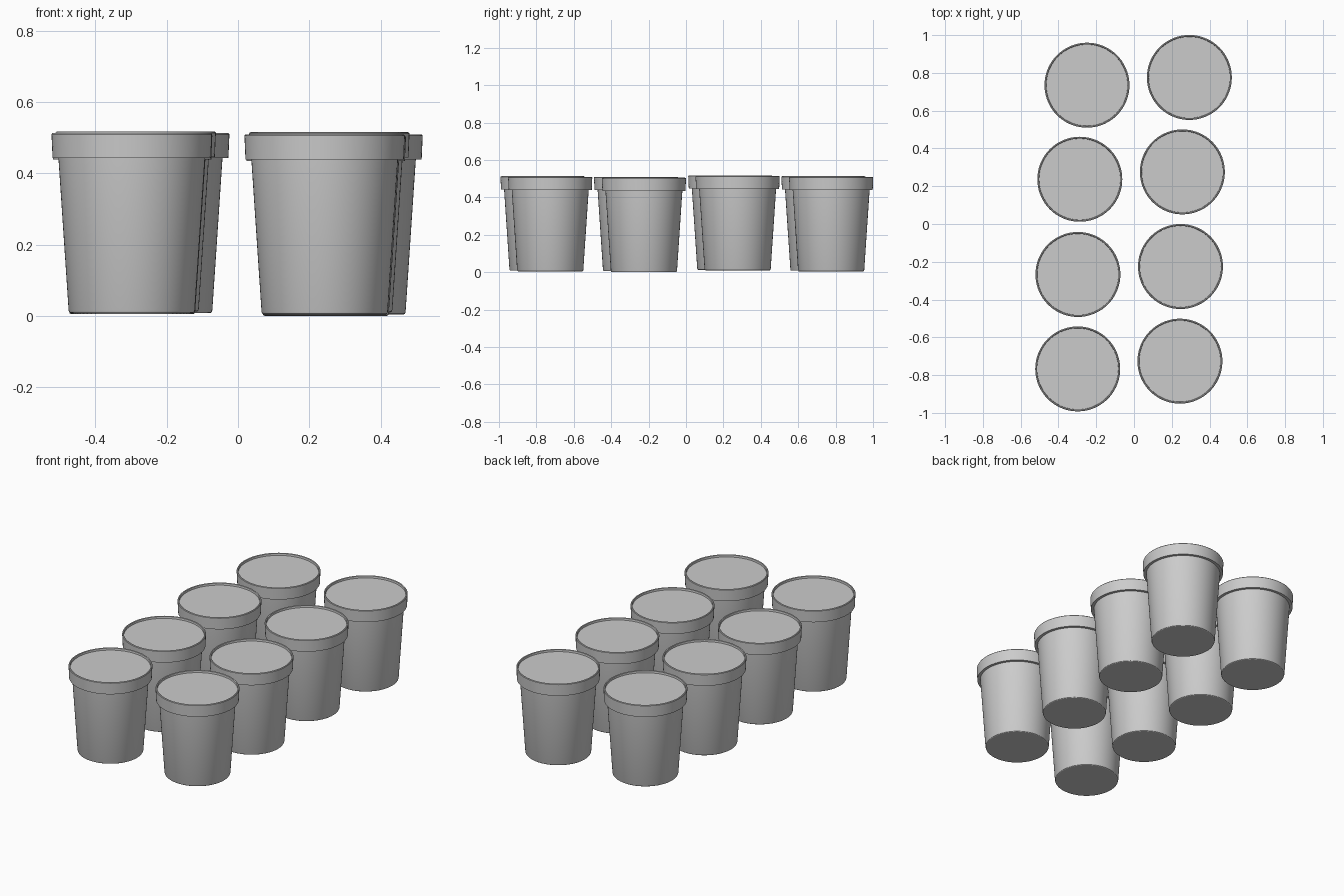
import bpy, bmesh, math

if "Cube" in bpy.data.objects:
    bpy.data.objects.remove(bpy.data.objects["Cube"])

SEG = 72


def lathe(name, profile):
    """Revolve an (r, z) profile around z; ends at r = 0 share one pole."""
    bm = bmesh.new()
    rings = []
    for r, z in profile:
        if r == 0:
            rings.append([bm.verts.new((0, 0, z))] * SEG)
        else:
            rings.append([bm.verts.new((r * math.cos(2 * math.pi * i / SEG),
                                        r * math.sin(2 * math.pi * i / SEG), z))
                          for i in range(SEG)])
    for a, b in zip(rings, rings[1:]):
        for i in range(SEG):
            j = (i + 1) % SEG
            bm.faces.new(list(dict.fromkeys((a[i], a[j], b[j], b[i]))))
    bmesh.ops.recalc_face_normals(bm, faces=bm.faces)
    mesh = bpy.data.meshes.new(name)
    bm.to_mesh(mesh)
    bm.free()
    mesh.shade_smooth()
    mesh.set_sharp_from_angle(angle=math.radians(30))
    return mesh


# tapered tub with a small bevel at its base
tub = lathe("tub", [(0, 0), (0.172, 0), (0.175, 0.002), (0.177, 0.007),
                    (0.208, 0.47), (0, 0.47)])

# overhanging lid with a raised, rounded rim and recessed top
lid = lathe("lid", [(0, 0.455), (0.206, 0.455), (0.206, 0.434), (0.222, 0.434),
                    (0.225, 0.501), (0.223, 0.504), (0.220, 0.505),
                    (0.216, 0.503), (0.215, 0.492), (0, 0.492)])

# slightly uneven two-by-four layout: x, y, z
spots = [(-0.298, -0.767, 0.008), (0.243, -0.726, 0.004),
         (-0.297, -0.267, 0.005), (0.246, -0.225, 0.0),
         (-0.287, 0.237, 0.012), (0.256, 0.276, 0.010),
         (-0.249, 0.735, 0.008), (0.293, 0.776, 0.004)]

for n, spot in enumerate(spots, 1):
    for mesh in (tub, lid):
        ob = bpy.data.objects.new(f"{mesh.name}_{n}", mesh)
        ob.location = spot
        bpy.context.collection.objects.link(ob)
